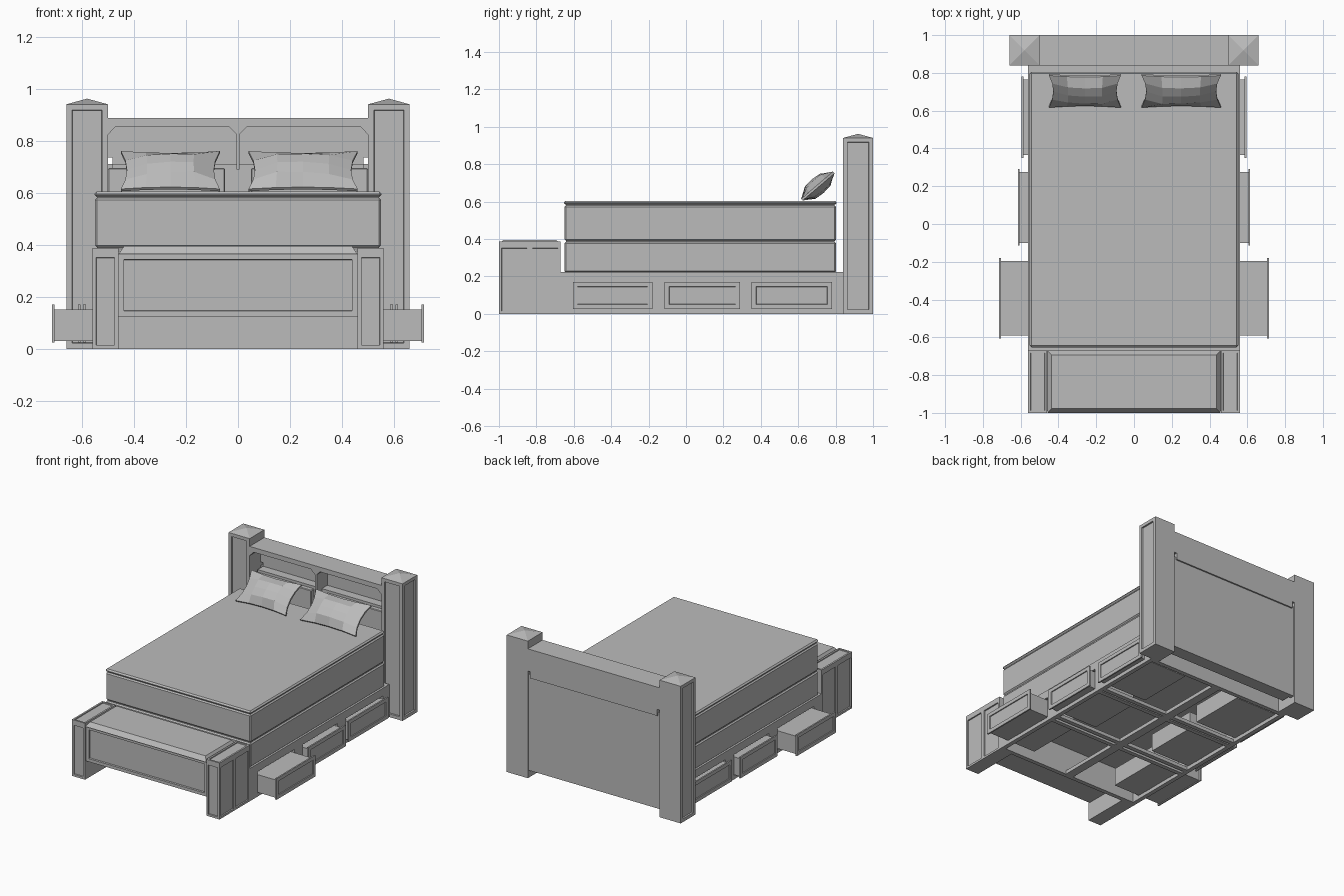
import bpy, bmesh
from mathutils import Vector

if "Cube" in bpy.data.objects:
    bpy.data.objects.remove(bpy.data.objects["Cube"])

grey = bpy.data.materials.new("plain grey")
grey.use_nodes = True
GREY = (0.5, 0.5, 0.5, 1)
grey.diffuse_color = GREY
grey.node_tree.nodes["Principled BSDF"].inputs["Base Color"].default_value = GREY


def finish(name, bm):
    bmesh.ops.recalc_face_normals(bm, faces=bm.faces)
    mesh = bpy.data.meshes.new(name)
    bm.to_mesh(mesh)
    bm.free()
    mesh.materials.append(grey)
    ob = bpy.data.objects.new(name, mesh)
    bpy.context.collection.objects.link(ob)
    return ob


def box(name, x, y, z, panels=(), margin=0.02, depth=0.008, bevel=0):
    """Box from ranges; faces pointing along the panel directions get a sunk panel."""
    bm = bmesh.new()
    bmesh.ops.create_cube(bm, size=1)
    for v in bm.verts:
        v.co = [min(r) if c < 0 else max(r) for c, r in zip(v.co, (x, y, z))]
    bm.normal_update()
    for d in panels:
        bm.normal_update()
        face = max(bm.faces, key=lambda f: f.normal.dot(Vector(d)) * f.calc_area())
        bmesh.ops.inset_individual(bm, faces=[face], thickness=margin)
        bmesh.ops.inset_individual(bm, faces=[face], thickness=0.002, depth=-depth)
    if bevel:
        bmesh.ops.bevel(bm, geom=bm.edges[:], offset=bevel, segments=1, affect='EDGES')
    return finish(name, bm)


def prism(name, outline, y0, y1):
    """Front outline of (x, z) points, extruded from y0 to y1."""
    bm = bmesh.new()
    face = bm.faces.new([bm.verts.new((x, y0, z)) for x, z in outline])
    new = bmesh.ops.extrude_face_region(bm, geom=[face])["geom"]
    for v in new:
        if isinstance(v, bmesh.types.BMVert):
            v.co.y = y1
    return finish(name, bm)


def pillow(name, x0, x1, lump):
    """Coarse cushion with pinched edges, leaning back on the mattress."""
    bm = bmesh.new()
    bmesh.ops.create_grid(bm, x_segments=4, y_segments=4, size=1)
    bmesh.ops.solidify(bm, geom=bm.faces[:], thickness=0.01)
    low = min(v.co.z for v in bm.verts) + 0.005
    up, out = Vector((0, 0.76, 0.65)), Vector((0, -0.65, 0.76))
    centre = Vector(((x0 + x1) / 2, 0.705, 0.683))
    for v in bm.verts:
        u, w = v.co.x, v.co.y
        side = 1 if v.co.z > low else -1
        puff = max(0, (1 - u * u) * (1 - w * w)) ** 0.5
        puff = side * (0.006 + 0.042 * puff * (1 + lump * u * (1 - w)))
        a = u * (x1 - x0) / 2 * (1 - 0.12 * (1 - w * w) * abs(u))
        b = w * 0.112 * (1 - 0.10 * (1 - u * u) * abs(w))
        v.co = centre + Vector((a, 0, 0)) + up * b + out * puff
        v.co.z = max(v.co.z, 0.603)
    finish(name, bm)


FRONT, TOP = (0, -1, 0), (0, 0, 1)

for s, side in ((1, "left"), (-1, "right")):
    out = (s, 0, 0)
    # headboard post and its low pyramid cap
    px = (s * 0.5, s * 0.66)
    box(f"{side}_headboard_post", px, (0.84, 1), (0, 0.94), (FRONT, out), 0.032, 0.01)
    bm = bmesh.new()
    base = [bm.verts.new((x, y, 0.94)) for x, y in
            ((px[0], 0.84), (px[1], 0.84), (px[1], 1), (px[0], 1))]
    tip = bm.verts.new((s * 0.58, 0.92, 0.962))
    bm.faces.new(base)
    for i in range(4):
        bm.faces.new((base[i], base[(i + 1) % 4], tip))
    finish(f"{side}_post_cap", bm)
    # lower headboard panel
    box(f"{side}_lower_panel", (s * 0.05, s * 0.5), (0.865, 0.9), (0.3, 0.695), bevel=0.004)
    # bench leg, built from two panelled halves with a shared cap
    bx = (s * 0.46, s * 0.56)
    box(f"{side}_bench_leg_front", bx, (-1, -0.835), (0, 0.365), (FRONT, out), 0.02)
    box(f"{side}_bench_leg_back", bx, (-0.835, -0.67), (0, 0.365), (out,), 0.02)
    box(f"{side}_bench_leg_cap", bx, (-1, -0.67), (0.365, 0.387), (TOP,), 0.017, 0.006)
    # base side rails and the uprights between the drawers
    rx = (s * 0.53, s * 0.56)
    box(f"{side}_upper_rail", rx, (-0.67, 0.84), (0.17, 0.222))
    box(f"{side}_lower_rail", rx, (-0.67, 0.84), (0, 0.025))
    for i, y in enumerate(((-0.67, -0.59), (-0.19, -0.10), (0.28, 0.37), (0.77, 0.84))):
        box(f"{side}_upright_{i}", rx, y, (0.025, 0.17))
    # drawers, pulled out by different amounts
    for i, (y0, y1, face) in enumerate(((-0.605, -0.18, 0.715), (-0.115, 0.29, 0.615),
                                        (0.35, 0.78, 0.595))):
        box(f"{side}_drawer_{i}", (s * (face - 0.38), s * (face - 0.01)),
            (y0 + 0.015, y1 - 0.015), (0.03, 0.152))
        box(f"{side}_drawer_front_{i}", (s * (face - 0.01), s * face),
            (y0, y1), (0.025, 0.17), (out,), 0.035, 0.006)

# headboard boards, with a small gap left at both sides above the back panel
box("headboard_back_panel", (-0.5, 0.5), (0.96, 0.99), (0.05, 0.71))
box("headboard_gap_strip", (-0.482, 0.482), (0.96, 1), (0.69, 0.735))
box("headboard_upper_back", (-0.5, 0.5), (0.96, 1), (0.735, 0.87))
box("headboard_lower_board", (-0.482, 0.482), (0.9, 0.96), (0.05, 0.71))
box("headboard_divider", (-0.006, 0.006), (0.845, 0.96), (0.69, 0.84))
half = [(0.5, 0.887), (0.5, 0.823), (0.47, 0.855), (0.035, 0.855)]
prism("headboard_arched_rail",
      half + [(0, 0.82)] + [(-x, z) for x, z in reversed(half)], 0.84, 1)

# foot bench between the legs
box("bench_body", (-0.46, 0.46), (-0.99, -0.67), (0.125, 0.365), (FRONT,), 0.03, 0.012)
bm = bmesh.new()
bmesh.ops.create_cube(bm, size=1)
for v in bm.verts:
    top = v.co.z > 0
    v.co = (v.co.x * (0.875 if top else 0.918),
            -0.835 + v.co.y * (0.285 if top else 0.33), 0.395 if top else 0.365)
finish("bench_lid", bm)

# base deck, underside frame
box("base_deck", (-0.56, 0.56), (-0.67, 0.84), (0.195, 0.224))
box("base_head_end", (-0.53, 0.53), (0.81, 0.84), (0, 0.195))
box("base_foot_end", (-0.53, 0.53), (-0.67, -0.64), (0, 0.195))
box("centre_beam", (-0.03, 0.03), (-0.64, 0.81), (0, 0.025))
for i, y in enumerate((-0.17, -0.12, 0.3, 0.34)):
    box(f"cross_slat_{i}", (-0.53, 0.53), (y - 0.015, y + 0.015), (0, 0.024))

# box spring, mattress and top layer
BED = (-0.65, 0.803)
box("box_spring", (-0.55, 0.55), BED, (0.22, 0.384), bevel=0.008)
box("mattress", (-0.55, 0.55), BED, (0.39, 0.58), bevel=0.008)
box("mattress_core", (-0.542, 0.542), (-0.642, 0.795), (0.37, 0.59))
box("mattress_top", (-0.552, 0.552), (-0.653, 0.805), (0.583, 0.604), bevel=0.009)

pillow("right_pillow", -0.45, -0.07, 0.25)
pillow("left_pillow", 0.04, 0.46, -0.25)
